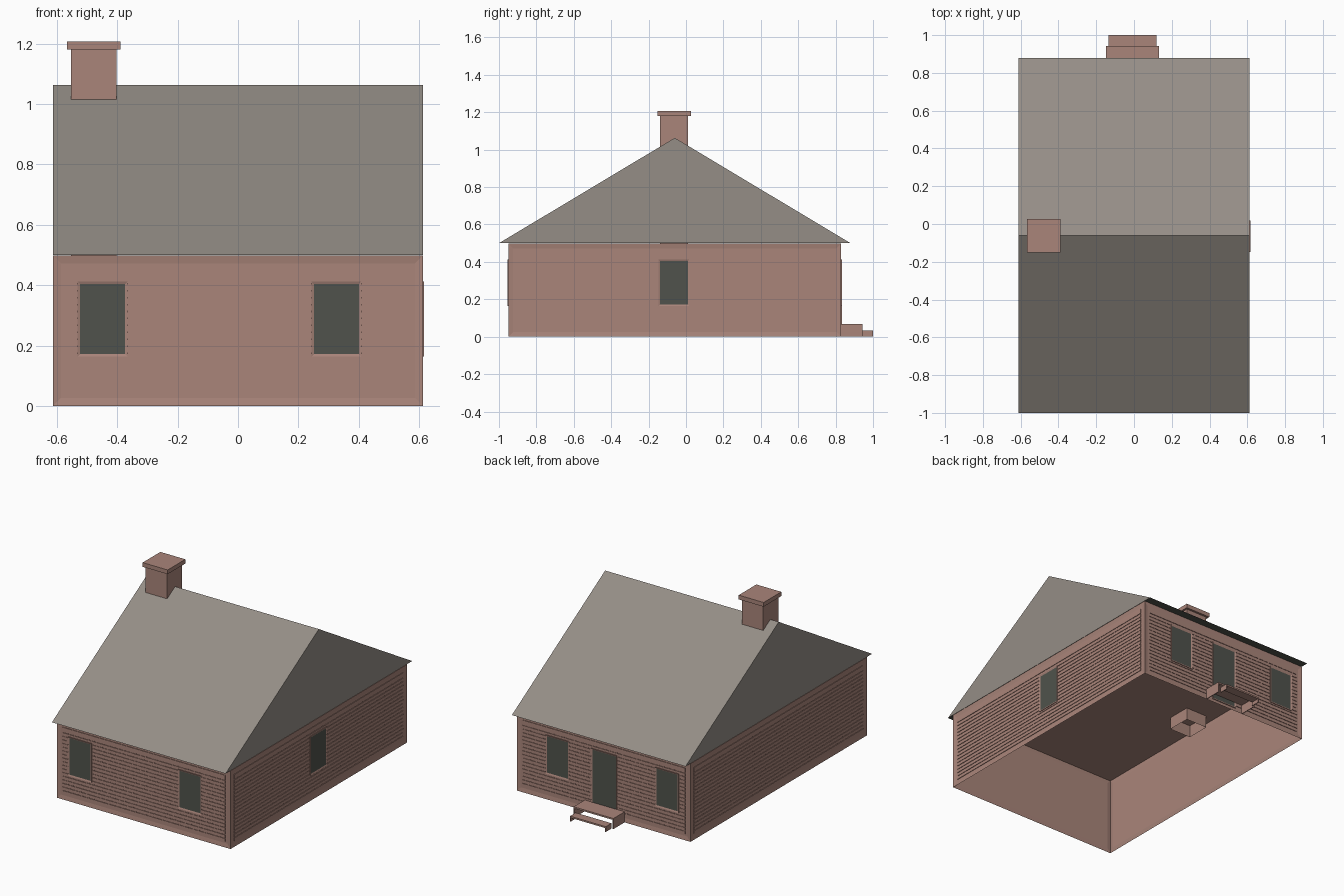
import bpy, bmesh
from mathutils import Matrix, Vector

if "Cube" in bpy.data.objects:
    bpy.data.objects.remove(bpy.data.objects["Cube"])


def material(name, rgb):
    m = bpy.data.materials.new(name)
    m.use_nodes = True
    m.diffuse_color = (*rgb, 1)
    m.node_tree.nodes["Principled BSDF"].inputs["Base Color"].default_value = (*rgb, 1)
    return m


BRICK = material("brick", (0.40, 0.235, 0.195))
SHINGLE = material("grey_shingle", (0.30, 0.27, 0.24))
DARK = material("dark_glass", (0.08, 0.086, 0.072))

HALF_X, FRONT, BACK, EAVE = 0.6125, -0.95, 0.83, 0.50
MID_Y = (FRONT + BACK) / 2
BORDER, RECESS = 0.037, 0.004


def finish(name, bm, *mats):
    mesh = bpy.data.meshes.new(name)
    bm.to_mesh(mesh)
    bm.free()
    for m in mats:
        mesh.materials.append(m)
    obj = bpy.data.objects.new(name, mesh)
    bpy.context.collection.objects.link(obj)
    return obj


def add_box(bm, lo, hi, frame=Matrix()):
    """Add a box spanning lo to hi, placed by frame."""
    lo, hi = Vector(lo), Vector(hi)
    place = frame @ Matrix.Translation((lo + hi) / 2) @ Matrix.Diagonal((*(hi - lo), 1))
    verts = bmesh.ops.create_cube(bm, size=1, matrix=place)["verts"]
    return list({f for v in verts for f in v.link_faces})


def wall_frame(origin, along, out):
    """Local axes of a wall: x along it, -y outward, z up."""
    frame = Matrix.Identity(4)
    for i, axis in enumerate((along, -Vector(out), (0, 0, 1), origin)):
        frame.col[i][:3] = axis
    return frame


WALLS = {
    "front": (wall_frame((0, FRONT, 0), (1, 0, 0), (0, -1, 0)), HALF_X),
    "back": (wall_frame((0, BACK, 0), (-1, 0, 0), (0, 1, 0)), HALF_X),
    "left": (wall_frame((HALF_X, MID_Y, 0), (0, 1, 0), (1, 0, 0)), (BACK - FRONT) / 2),
    "right": (wall_frame((-HALF_X, MID_Y, 0), (0, -1, 0), (-1, 0, 0)), (BACK - FRONT) / 2),
}

# House shell: open underneath, with a recessed panel on every wall
bm = bmesh.new()
faces = add_box(bm, (-HALF_X, FRONT, 0), (HALF_X, BACK, EAVE - 0.002))
bmesh.ops.delete(bm, geom=[f for f in faces if f.normal.z < -0.5], context="FACES")
sides = [f for f in bm.faces if abs(f.normal.z) < 0.5]
bmesh.ops.inset_individual(bm, faces=sides, thickness=BORDER, depth=-RECESS)
finish("house_shell", bm, BRICK)

# Brick courses filling the panels, with short bridges across the joints
PITCH, GAP, ROWS, STEP = 0.0231, 0.005, 18, 0.037
for side, (frame, half) in WALLS.items():
    bm = bmesh.new()
    end = half - BORDER - 0.001
    for row in range(ROWS):
        low = BORDER + 0.001 + row * PITCH
        high = low + PITCH - GAP if row < ROWS - 1 else EAVE - BORDER - 0.003
        add_box(bm, (-end, 0, low), (end, RECESS - 0.0005, high), frame)
        if row == ROWS - 1:
            continue
        u = -end + STEP * (0.5 if row % 2 else 1)
        while u < end - STEP / 2:
            add_box(bm, (u, 0.0002, high), (u + 0.003, RECESS - 0.0005, high + GAP), frame)
            u += STEP
    finish(side + "_brick_courses", bm, BRICK)


# Windows and door: raised frame with the pane set into it
def add_opening(name, side, centre, width, low, high):
    frame, _ = WALLS[side]
    bm = bmesh.new()
    faces = add_box(bm, (centre - width / 2, -0.004, low),
                    (centre + width / 2, 0.001, high), frame)
    outward = -frame.col[1].to_3d()
    pane = [f for f in faces if f.normal.dot(outward) > 0.9]
    bmesh.ops.inset_individual(bm, faces=pane, thickness=0.012, depth=-0.003)
    pane[0].material_index = 1
    finish(name, bm, BRICK, DARK)


for label, x in (("right", -0.448), ("left", 0.326)):
    add_opening("front_window_" + label, "front", x, 0.166, 0.163, 0.412)
    add_opening("back_window_" + label, "back", -x, 0.166, 0.163, 0.412)
add_opening("side_window", "left", -0.065 - MID_Y, 0.166, 0.163, 0.412)
add_opening("back_door", "back", 0.005, 0.18, 0.02, 0.412)

# Gable roof: triangular prism with a dark underside
bm = bmesh.new()
profile = [(-1.0, EAVE), (0.88, EAVE), (-0.06, 1.063)]
end = bm.faces.new([bm.verts.new((-HALF_X, y, z)) for y, z in profile])
new = bmesh.ops.extrude_face_region(bm, geom=[end])["geom"]
bmesh.ops.translate(bm, vec=(2 * HALF_X, 0, 0),
                    verts=[g for g in new if isinstance(g, bmesh.types.BMVert)])
bmesh.ops.recalc_face_normals(bm, faces=bm.faces)
for f in bm.faces:
    f.material_index = int(f.normal.z < -0.5)
finish("gable_roof", bm, SHINGLE, DARK)

# Chimney: hollow stack reaching through the ceiling, with a wider cap
bm = bmesh.new()
faces = add_box(bm, (-0.553, -0.14, 0.42), (-0.402, 0.012, 1.18))
bmesh.ops.delete(bm, geom=[f for f in faces if f.normal.z < -0.5], context="FACES")
finish("chimney_stack", bm, BRICK)
bm = bmesh.new()
add_box(bm, (-0.566, -0.152, 1.18), (-0.39, 0.026, 1.207))
finish("chimney_cap", bm, BRICK)


# Back steps: tread on two side panels, open between them
def add_step(name, x0, x1, y0, y1, top):
    bm = bmesh.new()
    add_box(bm, (x0, y0, top - 0.01), (x1, y1, top))
    for x in (x0, x1 - 0.005):
        add_box(bm, (x, y0, 0), (x + 0.005, y1, top - 0.01))
    finish(name, bm, BRICK)


add_step("upper_step", -0.148, 0.133, BACK, 0.943, 0.068)
add_step("lower_step", -0.134, 0.118, 0.943, 1.0, 0.034)
